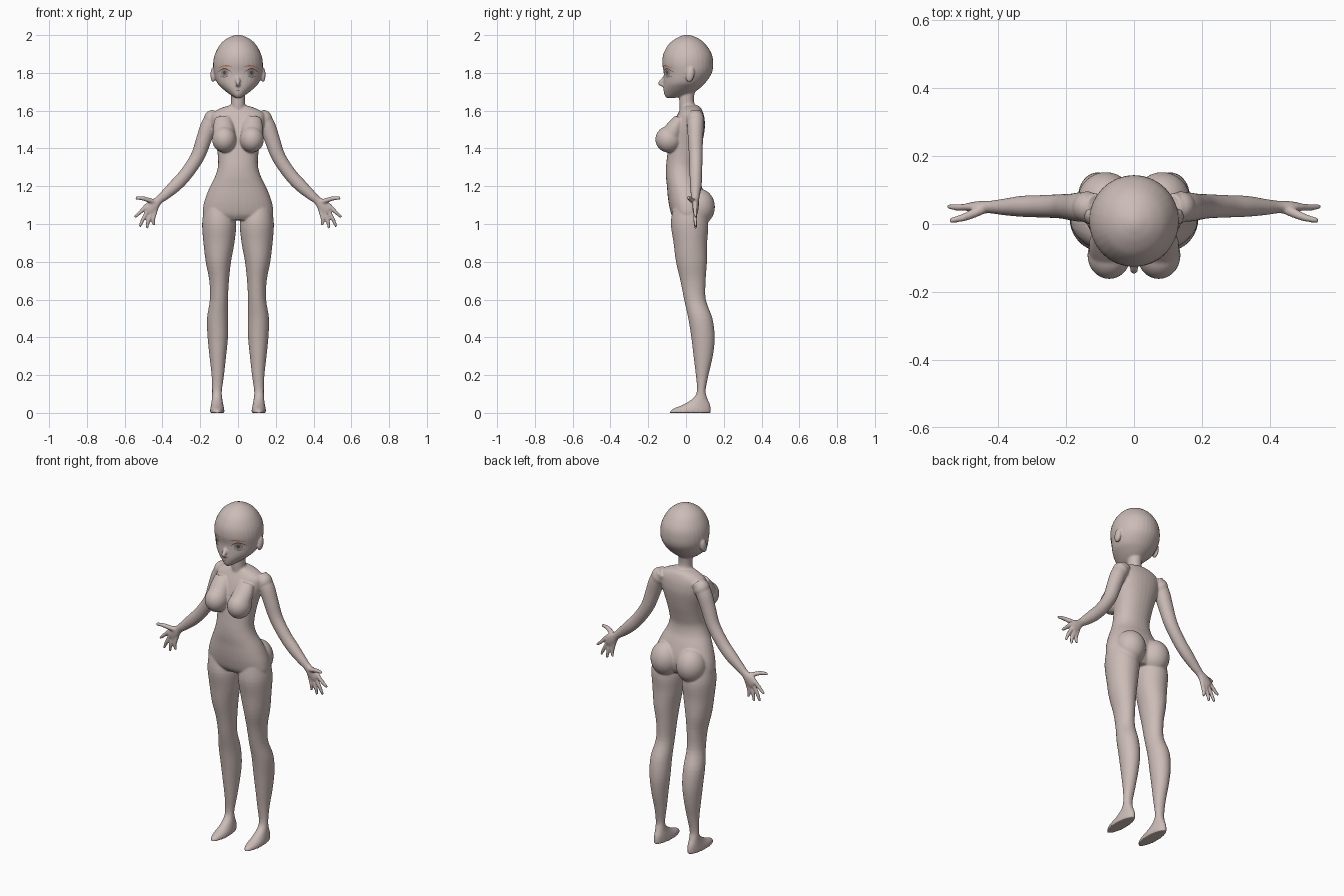
import bpy, bmesh, math
from mathutils import Vector, Matrix

if "Cube" in bpy.data.objects:
    bpy.data.objects.remove(bpy.data.objects["Cube"])


def material(name, rgb):
    m = bpy.data.materials.new(name)
    m.diffuse_color = (*rgb, 1)
    m.use_nodes = True
    m.node_tree.nodes["Principled BSDF"].inputs["Base Color"].default_value = m.diffuse_color
    return m


SKIN = material("skin", (0.60, 0.50, 0.47))
BROW = material("brow orange", (0.55, 0.16, 0.06))
LASH = material("lash dark grey", (0.10, 0.085, 0.08))
IRIS = material("iris grey", (0.34, 0.29, 0.28))


def finish(bm, name, mat):
    me = bpy.data.meshes.new(name)
    bm.to_mesh(me)
    bm.free()
    me.materials.append(mat)
    ob = bpy.data.objects.new(name, me)
    bpy.context.collection.objects.link(ob)
    for p in me.polygons:
        p.use_smooth = True
    return ob


def refine(rows, n=4):
    """Catmull-Rom interpolation of rows of numbers."""
    out = []
    for i in range(len(rows) - 1):
        p = [rows[max(0, min(len(rows) - 1, i + k))] for k in (-1, 0, 1, 2)]
        for j in range(n):
            t = j / n
            out.append([0.5 * (2 * b + (c - a) * t + (2 * a - 5 * b + 4 * c - d) * t * t
                               + (3 * b - a - 3 * c + d) * t ** 3) for a, b, c, d in zip(*p)])
    return out + [list(rows[-1])]


def skin_rings(bm, rings):
    rings = [[bm.verts.new(co) for co in r] for r in rings]
    n = len(rings[0])
    for a, b in zip(rings, rings[1:]):
        for i in range(n):
            bm.faces.new((a[i], a[(i + 1) % n], b[(i + 1) % n], b[i]))
    bm.faces.new(rings[0])
    bm.faces.new(rings[-1])


def loft(bm, rows, s=1, power=2.0, n=32):
    """Level sections: z, centre x, half width, front y, back y."""
    rings = []
    for z, cx, w, f, b in refine(rows):
        ring = []
        for i in range(n):
            a = math.tau * i / n
            c, d = math.cos(a), math.sin(a)
            ring.append((s * (cx + w * math.copysign(abs(c) ** (2 / power), c)),
                         (f + b) / 2 + (b - f) / 2 * math.copysign(abs(d) ** (2 / power), d), z))
        rings.append(ring)
    skin_rings(bm, rings)


def tube(bm, rows, s=1, axis=(0, 1, 0), n=16):
    """Path points: x, y, z, radius along axis, radius across it."""
    rows = refine(rows)
    pts = [Vector(r[:3]) for r in rows]
    rings = []
    for i, r in enumerate(rows):
        d = (pts[min(i + 1, len(pts) - 1)] - pts[max(i - 1, 0)]).normalized()
        v = d.cross(Vector(axis)).normalized()
        u = v.cross(d)
        ring = []
        for k in range(n):
            a = math.tau * k / n
            p = pts[i] + u * r[3] * math.cos(a) + v * r[4] * math.sin(a)
            ring.append((s * p.x, p.y, p.z))
        rings.append(ring)
    skin_rings(bm, rings)


def ball(bm, centre, radii, s=1, tilt=0):
    m = (Matrix.Translation((s * centre[0], centre[1], centre[2]))
         @ Matrix.Rotation(tilt, 4, 'X') @ Matrix.Diagonal((*radii, 1)))
    bmesh.ops.create_uvsphere(bm, u_segments=32, v_segments=20, radius=1, matrix=m)


bm = bmesh.new()

# Head
loft(bm, [(1.667, 0, .012, -.103, -.06), (1.68, 0, .034, -.113, .0), (1.695, 0, .056, -.117, .04),
          (1.72, 0, .086, -.12, .075), (1.75, 0, .112, -.119, .105), (1.80, 0, .128, -.118, .137),
          (1.85, 0, .132, -.126, .144), (1.90, 0, .122, -.12, .136), (1.95, 0, .095, -.093, .105),
          (1.98, 0, .062, -.057, .07), (1.996, 0, .028, -.024, .034), (2.001, 0, .008, -.004, .012)])
# Nose
tube(bm, [(0, -.105, 1.785, .008, .008), (0, -.127, 1.757, .012, .012), (0, -.137, 1.743, .011, .010),
          (0, -.117, 1.733, .012, .008)], axis=(1, 0, 0))
# Neck
loft(bm, [(1.57, 0, .05, -.03, .075), (1.61, 0, .042, -.034, .062), (1.65, 0, .037, -.036, .042),
          (1.72, 0, .04, -.036, .05)])
# Torso
loft(bm, [(1.628, 0, .045, -.02, .062), (1.612, 0, .095, -.028, .08), (1.585, 0, .138, -.042, .092),
          (1.55, 0, .142, -.058, .099), (1.50, 0, .134, -.075, .099), (1.42, 0, .115, -.092, .084),
          (1.35, 0, .106, -.101, .066), (1.30, 0, .107, -.106, .056), (1.25, 0, .122, -.106, .062),
          (1.20, 0, .147, -.101, .083), (1.15, 0, .168, -.097, .1), (1.10, 0, .183, -.09, .108),
          (1.05, 0, .186, -.077, .10), (1.02, 0, .16, -.055, .08)], power=2.2)

for s in (1, -1):
    # Ear
    ball(bm, (.132, .022, 1.79), (.014, .022, .04), s, math.radians(-12))
    # Chest
    ball(bm, (.073, -.092, 1.448), (.064, .07, .07), s)
    tube(bm, [(.078, -.03, 1.56, .045, .03), (.076, -.055, 1.515, .056, .045),
              (.073, -.085, 1.46, .06, .06)], s, axis=(1, 0, 0), n=24)
    # Seat
    ball(bm, (.083, .066, 1.09), (.084, .087, .098), s)
    # Leg and foot
    loft(bm, [(1.08, .105, .075, -.07, .10), (1.0, .1, .09, -.08, .118), (.9, .101, .082, -.066, .112),
              (.8, .104, .067, -.053, .111), (.7, .1, .052, -.03, .104), (.6, .101, .048, -.01, .105),
              (.5, .108, .056, .012, .14), (.4, .107, .054, .028, .152), (.3, .107, .044, .04, .142),
              (.2, .107, .033, .052, .119), (.12, .111, .026, .058, .104), (.08, .111, .027, .04, .112),
              (.045, .11, .032, -.012, .127), (.02, .11, .037, -.072, .131), (0, .11, .038, -.087, .13)], s)
    # Shoulder and arm
    ball(bm, (.138, .05, 1.552), (.044, .046, .05), s)
    tube(bm, [(.11, .05, 1.585, .04, .035), (.15, .05, 1.53, .044, .043), (.18, .05, 1.45, .04, .041),
              (.215, .052, 1.355, .036, .037), (.275, .052, 1.265, .033, .035), (.33, .052, 1.205, .031, .034),
              (.385, .05, 1.155, .024, .027), (.42, .05, 1.125, .019, .022), (.45, .05, 1.097, .018, .033),
              (.478, .05, 1.07, .014, .036)], s, n=24)
    # Fingers
    for bx, bz, tx, tz in ((.493, 1.083, .548, 1.036), (.485, 1.066, .52, .985),
                           (.468, 1.058, .482, .975), (.452, 1.06, .445, .992)):
        mx, mz = (bx + tx) / 2, (bz + tz) / 2
        tube(bm, [(bx - .02, .05, bz + .025, .011, .012), (mx, .049, mz, .0105, .0105),
                  (tx, .052, tz, .007, .007)], s, n=10)
    # Thumb
    tube(bm, [(.435, .048, 1.115, .015, .014), (.475, .03, 1.127, .014, .013),
              (.505, .018, 1.136, .0115, .0115), (.543, .01, 1.137, .008, .008)], s, n=10)

bmesh.ops.recalc_face_normals(bm, faces=bm.faces)
body = finish(bm, "body", SKIN)
# Fuse the parts into one smooth surface
remesh = body.modifiers.new("fuse", 'REMESH')
remesh.mode = 'VOXEL'
remesh.voxel_size = 0.005
remesh.use_smooth_shade = True
soften = body.modifiers.new("soften", 'SMOOTH')
soften.factor = 0.5
soften.iterations = 6


def wrap(bm, name, mat, gap):
    """Press a flat plate back onto the face."""
    ob = finish(bm, name, mat)
    w = ob.modifiers.new("wrap", 'SHRINKWRAP')
    w.target = body
    w.wrap_method = 'PROJECT'
    w.use_project_y = True
    w.use_project_x = w.use_project_z = False
    w.use_positive_direction = True
    w.use_negative_direction = False
    w.wrap_mode = 'ABOVE_SURFACE'
    w.offset = gap


def strip(name, mat, x0, x1, z0, z1, rise, thick, s):
    """Arched band, thickest in the middle."""
    bm = bmesh.new()
    n, prev = 16, None
    for i in range(n + 1):
        t = i / n
        x = s * (x0 + (x1 - x0) * t)
        arch = math.sin(math.pi * t)
        z = z0 + (z1 - z0) * t + rise * arch
        h = thick * (0.3 + 0.7 * arch) / 2
        cur = [bm.verts.new((x, -.3, z - h)), bm.verts.new((x, -.3, z + h))]
        if prev:
            f = (prev[0], cur[0], cur[1], prev[1])
            bm.faces.new(f if s > 0 else f[::-1])
        prev = cur
    wrap(bm, name, mat, 0.002)


def disc(name, mat, x, z, rx, rz, gap):
    bm = bmesh.new()
    m = (Matrix.Translation((x, -.3, z)) @ Matrix.Rotation(math.pi / 2, 4, 'X')
         @ Matrix.Diagonal((rx, rz, 1, 1)))
    bmesh.ops.create_circle(bm, cap_ends=True, cap_tris=True, segments=24, radius=1, matrix=m)
    bmesh.ops.subdivide_edges(bm, edges=bm.edges, cuts=2, use_grid_fill=True)
    wrap(bm, name, mat, gap)


# Painted face details
for side, s in (("left", 1), ("right", -1)):
    strip(side + "_brow", BROW, .03, .102, 1.833, 1.827, .008, .006, s)
    strip(side + "_upper_lash", LASH, .034, .106, 1.803, 1.803, .02, .006, s)
    strip(side + "_lower_lash", LASH, .05, .095, 1.781, 1.783, -.004, .003, s)
    disc(side + "_iris", IRIS, s * .069, 1.801, .02, .021, .0015)
    disc(side + "_pupil", LASH, s * .069, 1.801, .008, .011, .003)
strip("mouth_line", LASH, -.014, .014, 1.707, 1.707, -.002, .0025, 1)
